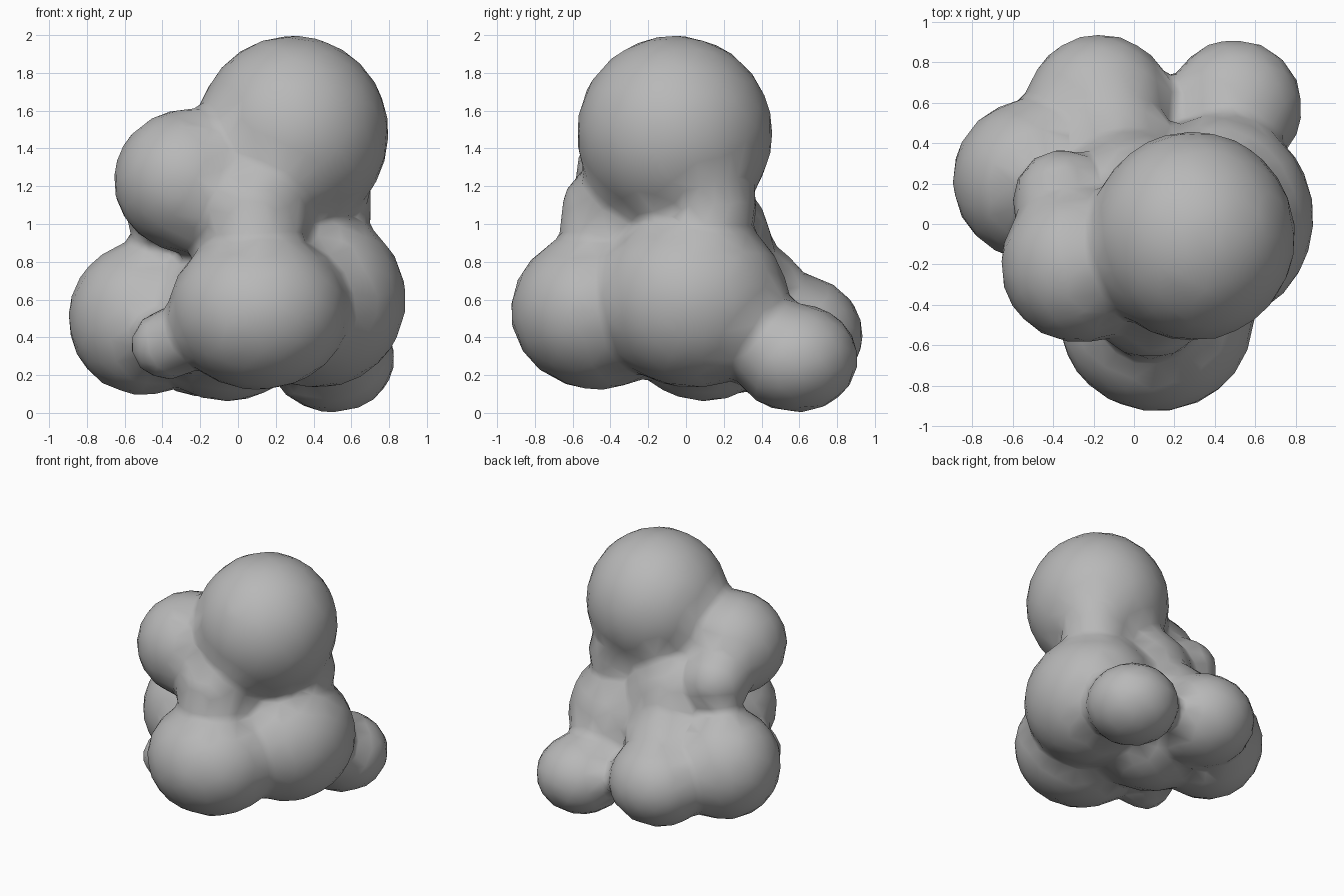
import bpy
import bmesh
from mathutils import Matrix, Vector

if "Cube" in bpy.data.objects:
    bpy.data.objects.remove(bpy.data.objects["Cube"])

# Lobes of the lump: centre, radii
LOBES = [
    ((0.29, -0.06, 1.48), (0.51, 0.52, 0.52)),    # top
    ((-0.27, -0.20, 1.23), (0.39, 0.39, 0.38)),   # upper left
    ((-0.36, 0.12, 1.08), (0.24, 0.25, 0.24)),    # upper left, behind
    ((0.08, -0.36, 1.03), (0.30, 0.31, 0.32)),    # neck
    ((0.45, 0.13, 1.10), (0.26, 0.25, 0.25)),     # waist, right
    ((0.11, -0.47, 0.54), (0.48, 0.46, 0.42)),    # front
    ((0.42, 0.03, 0.60), (0.47, 0.51, 0.47)),     # right
    ((0.50, 0.58, 0.29), (0.335, 0.335, 0.29)),   # back right foot
    ((-0.17, 0.57, 0.41), (0.37, 0.37, 0.33)),    # back
    ((-0.50, 0.22, 0.50), (0.40, 0.40, 0.41)),    # left
    ((-0.37, -0.32, 0.36), (0.20, 0.20, 0.19)),   # small front left
    ((-0.06, 0.10, 0.49), (0.46, 0.44, 0.43)),    # core
    ((0.00, 0.15, 0.86), (0.36, 0.31, 0.40)),     # column
    ((-0.08, 0.36, 0.63), (0.30, 0.28, 0.27)),    # column foot
]

bm = bmesh.new()
for centre, radii in LOBES:
    placed = Matrix.LocRotScale(Vector(centre), None, Vector(radii))
    bmesh.ops.create_icosphere(bm, subdivisions=4, radius=1, matrix=placed)
mesh = bpy.data.meshes.new("lumpy_body")
bm.to_mesh(mesh)
bm.free()
body = bpy.data.objects.new("lumpy_body", mesh)
bpy.context.collection.objects.link(body)

grey = bpy.data.materials.new("grey")
grey.diffuse_color = (0.48, 0.48, 0.48, 1)
grey.use_nodes = True
grey.node_tree.nodes["Principled BSDF"].inputs["Base Color"].default_value = grey.diffuse_color
mesh.materials.append(grey)

# Fuse the lobes into one skin and soften the joints
remesh = body.modifiers.new("fuse", 'REMESH')
remesh.mode = 'VOXEL'
remesh.voxel_size = 0.04
remesh.use_smooth_shade = True
soften = body.modifiers.new("soften", 'SMOOTH')
soften.factor = 0.5
soften.iterations = 8

# Coarser, slightly irregular skin
coarsen = body.modifiers.new("coarsen", 'DECIMATE')
coarsen.ratio = 0.1
